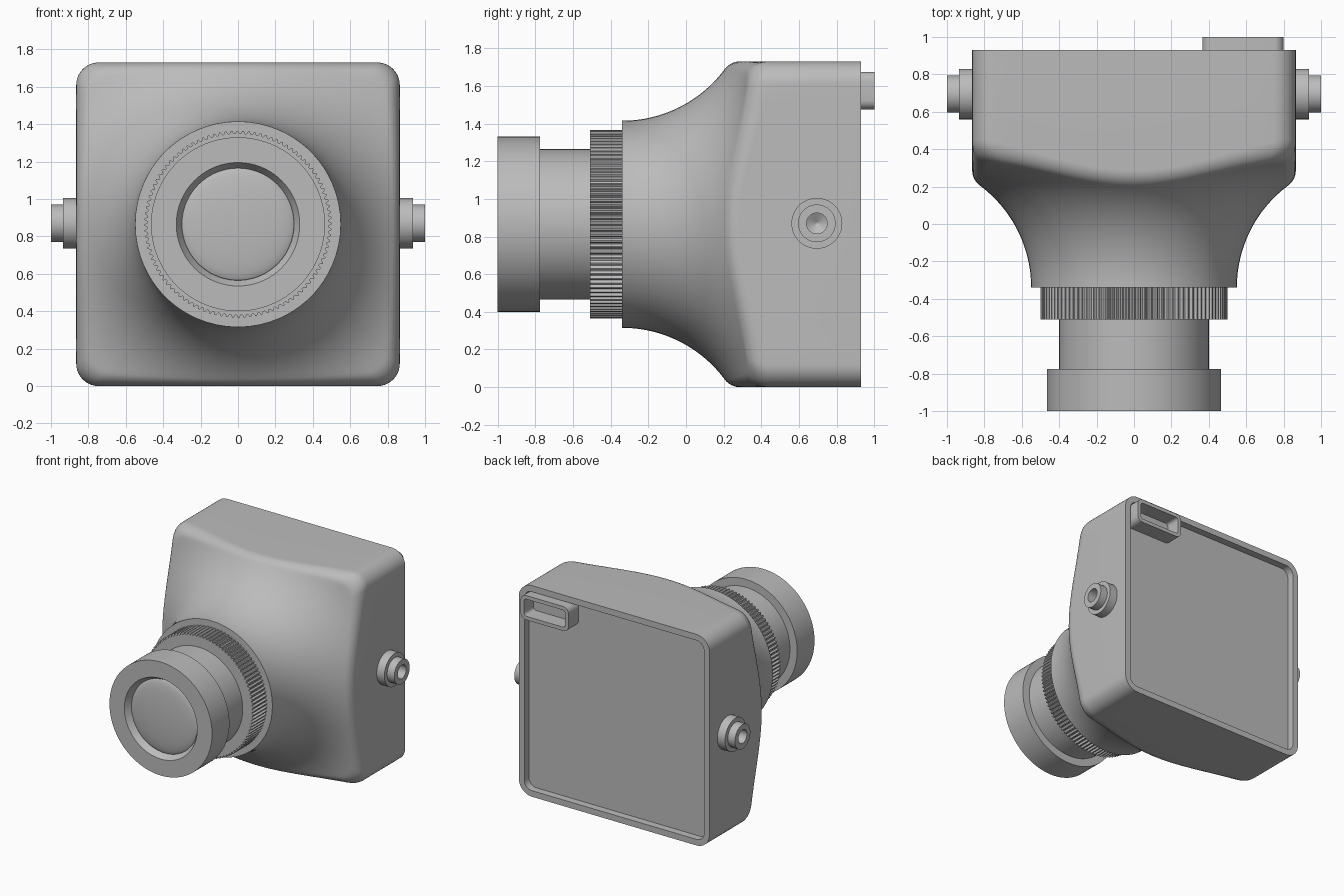
import bpy, bmesh, math
from mathutils import Vector, Matrix

cube = bpy.data.objects.get("Cube")
if cube:
    bpy.data.objects.remove(cube, do_unlink=True)

CZ = 0.865      # height of the lens axis
HALF = 0.865    # half width of the square housing

grey = bpy.data.materials.new("grey plastic")
grey.use_nodes = True
grey.diffuse_color = (0.5, 0.5, 0.5, 1)
grey.node_tree.nodes["Principled BSDF"].inputs["Base Color"].default_value = (0.5, 0.5, 0.5, 1)


def loft(name, rings, cap_start=True, cap_end=True, angle=30):
    """Skin a list of equal-length closed rings of 3D points."""
    bm = bmesh.new()
    loops = [[bm.verts.new(p) for p in ring] for ring in rings]
    n = len(loops[0])
    for a, b in zip(loops, loops[1:]):
        for i in range(n):
            j = (i + 1) % n
            bm.faces.new((a[i], a[j], b[j], b[i]))
    if cap_start:
        bm.faces.new(loops[0][::-1])
    if cap_end:
        bm.faces.new(loops[-1])
    bmesh.ops.recalc_face_normals(bm, faces=bm.faces)
    me = bpy.data.meshes.new(name)
    bm.to_mesh(me)
    bm.free()
    ob = bpy.data.objects.new(name, me)
    bpy.context.collection.objects.link(ob)
    me.materials.append(grey)
    bpy.ops.object.select_all(action='DESELECT')
    ob.select_set(True)
    bpy.context.view_layer.objects.active = ob
    bpy.ops.object.shade_smooth_by_angle(angle=math.radians(angle))
    return ob


def circle(r, n=96):
    return [(r * math.cos(math.tau * i / n), r * math.sin(math.tau * i / n)) for i in range(n)]


def on_axis(points, y):
    return [(x, y, CZ + z) for x, z in points]


def rounded_rect(hx, hz, r, arc=10, side=16):
    """Rounded rectangle outline with evenly split straight sides."""
    corners = []
    for k, (sx, sz) in enumerate(((1, 1), (-1, 1), (-1, -1), (1, -1))):
        c = Vector((sx * (hx - r), sz * (hz - r)))
        for i in range(arc + 1):
            a = math.pi / 2 * (k + i / arc)
            corners.append(c + r * Vector((math.cos(a), math.sin(a))))
    pts = []
    for i, p in enumerate(corners):
        pts.append(p)
        if i % (arc + 1) == arc:
            q = corners[(i + 1) % len(corners)]
            pts += [p.lerp(q, s / side) for s in range(1, side)]
    return pts


# Housing: concave flare from a round neck, filleted into a square back
NECK_R, NECK_Y, FLARE = 0.55, -0.34, 0.68


def housing_profile(reach):
    """Points (y, radius) from neck to the straight wall at this radial reach."""
    f = 0.1 * reach / HALF
    cr = NECK_R + FLARE
    dr = reach - f - cr
    yc = NECK_Y + math.sqrt((FLARE + f) ** 2 - dr ** 2)
    end = math.atan2(yc - NECK_Y, -dr)
    out = []
    for i in range(25):
        a = end * i / 24
        out.append((NECK_Y + FLARE * math.sin(a), cr - FLARE * math.cos(a)))
    for i in range(1, 11):
        a = end * (1 - i / 10)
        out.append((yc - f * math.sin(a), reach - f + f * math.cos(a)))
    return out


outline = rounded_rect(HALF, HALF, 0.12)
columns = [[(p.normalized() * r, y) for y, r in housing_profile(p.length)] for p in outline]
rings = [[(q.x, y, CZ + q.y) for q, y in row] for row in zip(*columns)]
inner = rounded_rect(HALF - 0.05, HALF - 0.05, 0.07)
rings += [on_axis(outline, 0.93), on_axis(inner, 0.93), on_axis(inner, 0.87)]
loft("housing", rings)

# Knurled lock ring
TEETH = 100
knurl = []
for i in range(TEETH * 4):
    r = 0.5 if i % 4 < 2 else 0.485
    a = math.tau * i / (TEETH * 4)
    knurl.append((r * math.cos(a), r * math.sin(a)))
loft("knurled_ring", [on_axis(knurl, y) for y in (-0.51, -0.33)], angle=15)

# Lens barrel with a bevelled front opening
barrel = [(0.40, -0.45), (0.40, -0.775), (0.465, -0.775), (0.465, -1.0),
          (0.33, -1.0), (0.30, -0.95)]
loft("lens_barrel", [on_axis(circle(r), y) for r, y in barrel])

# Domed front glass
dome = [(0.3 * math.cos(t * math.pi / 20), -0.95 - 0.035 * math.sin(t * math.pi / 20)) for t in range(10)]
loft("front_glass", [on_axis(circle(r), y) for r, y in dome], cap_start=False)

# Mounting bosses with conical screw holes, one per side
boss = [(0.135, 0.85), (0.135, 0.935), (0.10, 0.935), (0.10, 1.0),
        (0.055, 1.0), (0.055, 0.91), (0.004, 0.88)]
for side, label in ((1, "left"), (-1, "right")):
    loft(label + "_boss", [[(side * x, 0.695 + u, CZ + 0.005 + v) for u, v in circle(r, 48)]
                           for r, x in boss])

# Connector shroud on the back, a hollow rounded box
outer = rounded_rect(0.2175, 0.10, 0.05, 6, 2)
hollow = rounded_rect(0.1875, 0.07, 0.025, 6, 2)
loft("connector_shroud", [[(0.5825 + p.x, y, 1.575 + p.y) for p in pts]
                          for pts, y in ((outer, 0.86), (outer, 1.0), (hollow, 1.0), (hollow, 0.875))])
